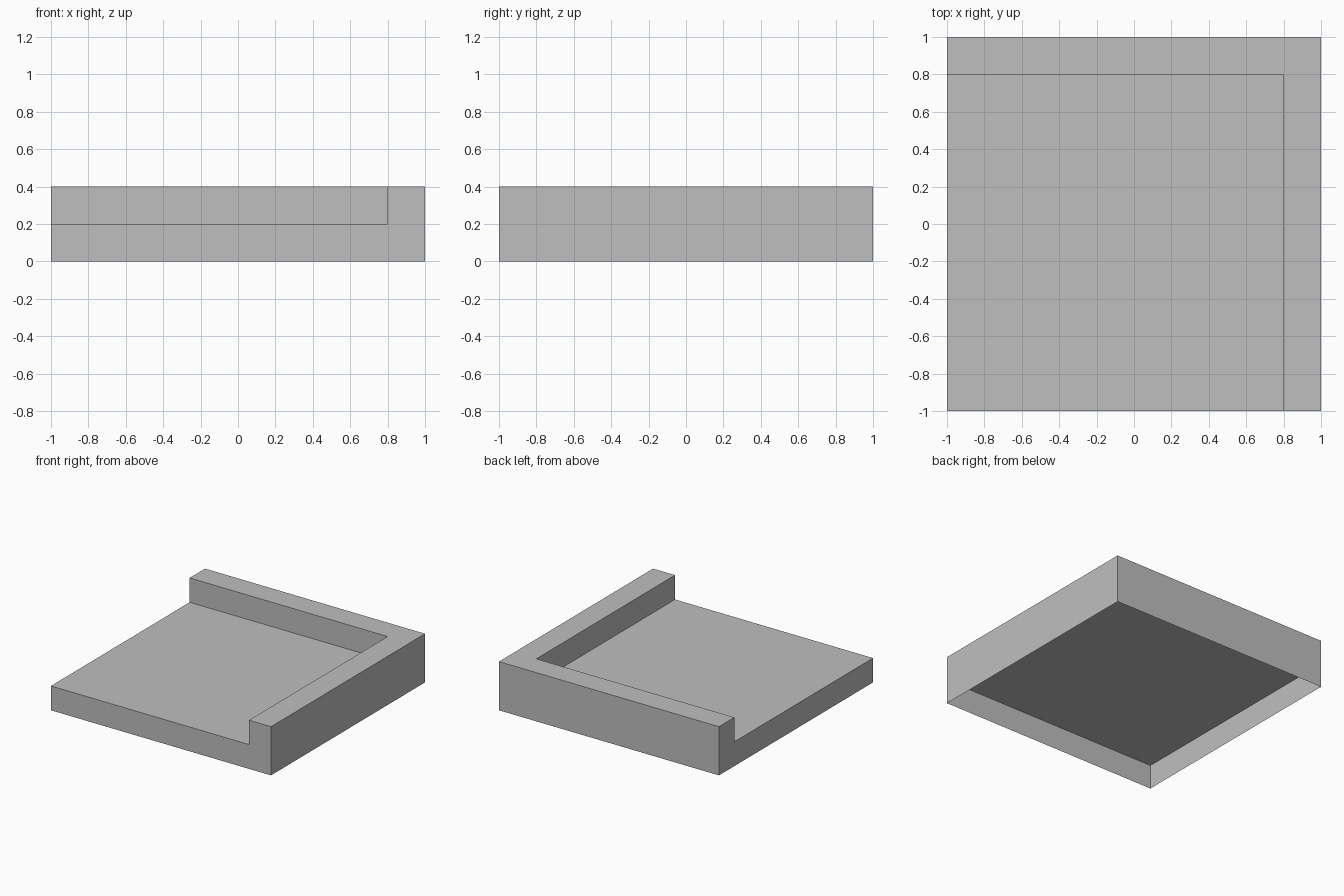
import bpy
import bmesh
from mathutils import Matrix, Vector

default_cube = bpy.data.objects.get("Cube")
if default_cube:
    bpy.data.objects.remove(default_cube, do_unlink=True)

HEIGHT, FLOOR, INNER = 0.4, 0.2, 0.8   # wall top, floor level, inner wall line

grey = bpy.data.materials.new("plain_grey")
grey.use_nodes = True
grey.diffuse_color = (0.52, 0.52, 0.52, 1)
grey.node_tree.nodes["Principled BSDF"].inputs["Base Color"].default_value = grey.diffuse_color


def box(name, low, high):
    """Box object between two corners."""
    low, high = Vector(low), Vector(high)
    bm = bmesh.new()
    bmesh.ops.create_cube(bm, size=1, matrix=Matrix.LocRotScale(
        (low + high) / 2, None, high - low))
    mesh = bpy.data.meshes.new(name)
    bm.to_mesh(mesh)
    bm.free()
    mesh.materials.append(grey)
    obj = bpy.data.objects.new(name, mesh)
    bpy.context.collection.objects.link(obj)
    return obj


# Block with the floor area cut out, leaving walls along the back and +x side
tile = box("corner_floor_tile", (-1, -1, 0), (1, 1, HEIGHT))
cutter = box("floor_cutter", (-2, -2, FLOOR), (INNER, INNER, 1))
cutter.hide_render = True

cut = tile.modifiers.new("floor_cut", "BOOLEAN")
cut.operation = "DIFFERENCE"
cut.solver = "EXACT"
cut.object = cutter
bpy.context.view_layer.objects.active = tile
bpy.ops.object.modifier_apply(modifier=cut.name)
bpy.data.objects.remove(cutter, do_unlink=True)

# Open underside: a hollow shell
bm = bmesh.new()
bm.from_mesh(tile.data)
bm.normal_update()
underside = [f for f in bm.faces if f.normal.z < -0.5]
bmesh.ops.delete(bm, geom=underside, context="FACES")
bm.to_mesh(tile.data)
bm.free()
